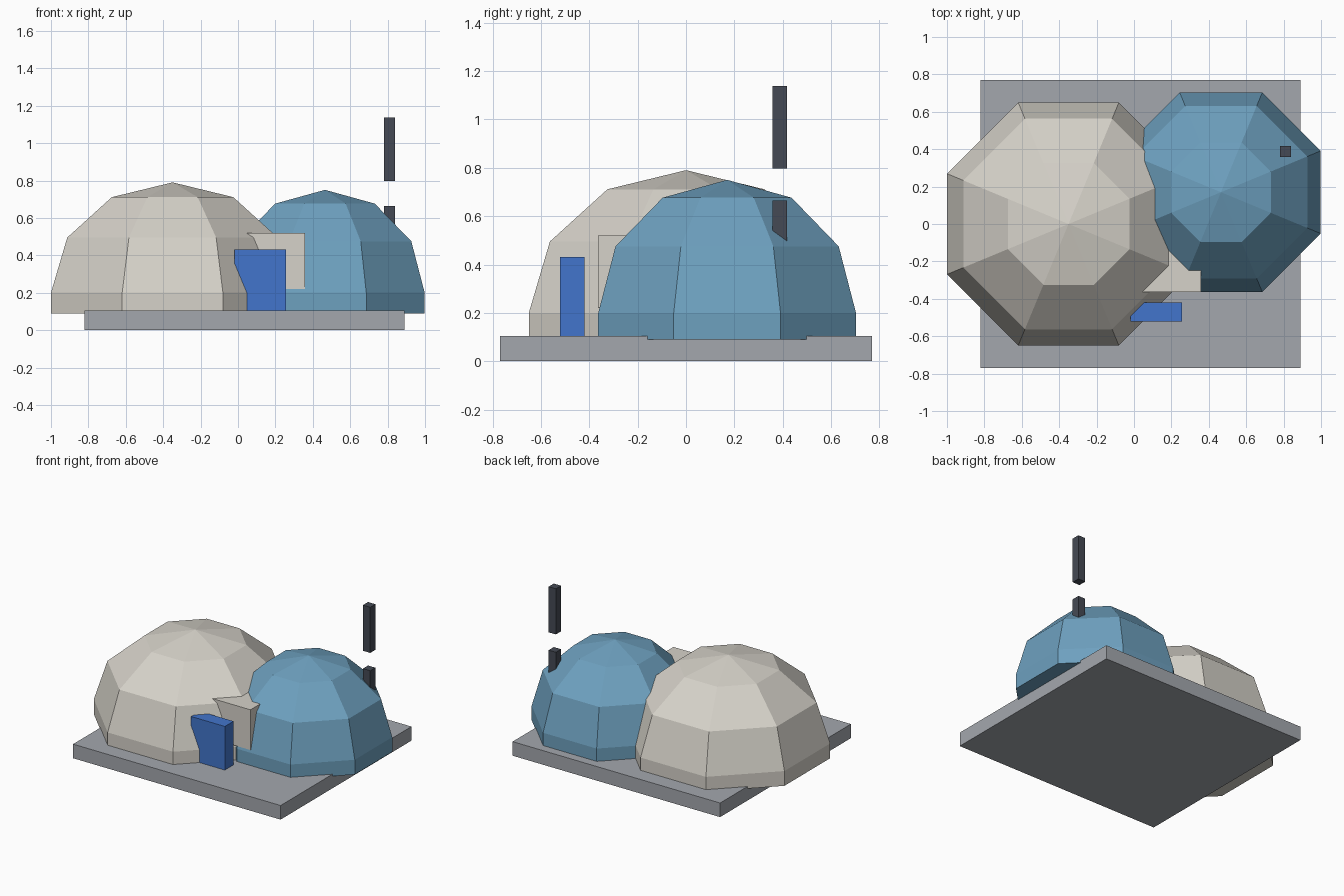
import bpy
import bmesh
from math import sin, cos, radians

cube = bpy.data.objects.get("Cube")
if cube:
    bpy.data.objects.remove(cube, do_unlink=True)


def linear(c):
    return c / 12.92 if c <= 0.04045 else ((c + 0.055) / 1.055) ** 2.4


def material(name, srgb):
    mat = bpy.data.materials.new(name)
    colour = (*[linear(c) for c in srgb], 1.0)
    mat.use_nodes = True
    mat.node_tree.nodes["Principled BSDF"].inputs["Base Color"].default_value = colour
    mat.diffuse_color = colour
    return mat


def finish(name, bm, mat):
    bmesh.ops.recalc_face_normals(bm, faces=bm.faces)
    mesh = bpy.data.meshes.new(name)
    bm.to_mesh(mesh)
    bm.free()
    mesh.materials.append(mat)
    obj = bpy.data.objects.new(name, mesh)
    bpy.context.collection.objects.link(obj)
    return obj


def box(name, low, high, mat):
    bm = bmesh.new()
    bmesh.ops.create_cube(bm, size=1)
    for v in bm.verts:
        v.co = [(a + b) / 2 + c * (b - a) for a, b, c in zip(low, high, v.co)]
    return finish(name, bm, mat)


def dome(name, x, y, apothem, height, mat, sides=8, floor=0.09, spring=0.2):
    """Faceted half sphere on a short upright wall, flat sides along the axes."""
    bm = bmesh.new()
    radius = apothem / cos(radians(180 / sides))
    levels = [(radius, floor)]
    for angle in (0, 30, 60):
        a = radians(angle)
        levels.append((radius * cos(a), spring + height * sin(a)))
    rings = []
    for r, z in levels:
        turns = [radians(360 * (i + 0.5) / sides) for i in range(sides)]
        rings.append([bm.verts.new((x + r * cos(t), y + r * sin(t), z)) for t in turns])
    apex = bm.verts.new((x, y, spring + height))
    bm.faces.new(rings[0])
    for i in range(sides):
        j = (i + 1) % sides
        for lower, upper in zip(rings, rings[1:]):
            bm.faces.new((lower[i], lower[j], upper[j], upper[i]))
        bm.faces.new((rings[-1][i], rings[-1][j], apex))
    return finish(name, bm, mat)


plaster = material("warm_plaster", (0.84, 0.825, 0.79))
blue = material("dusty_blue", (0.43, 0.63, 0.75))
door_blue = material("bright_blue", (0.26, 0.46, 0.80))
stone = material("grey_stone", (0.64, 0.655, 0.68))
metal = material("dark_metal", (0.27, 0.29, 0.33))

# Platform
box("platform", (-0.82, -0.77, 0), (0.89, 0.77, 0.105), stone)

# Two intersecting domes
dome("large_dome", -0.35, 0, 0.65, 0.59, plaster)
dome("small_dome", 0.465, 0.17, 0.533, 0.55, blue)

# Connecting block and door between the domes
box("connecting_block", (0.0, -0.363, 0.22), (0.357, 0.0, 0.52), plaster)
box("door", (-0.02, -0.522, 0.1), (0.257, -0.42, 0.43), door_blue)

# Chimney in two separate lengths
for name, bottom, top in (("chimney_lower", 0.4, 0.665), ("chimney_upper", 0.798, 1.138)):
    box(name, (0.78, 0.357, bottom), (0.84, 0.417, top), metal)
